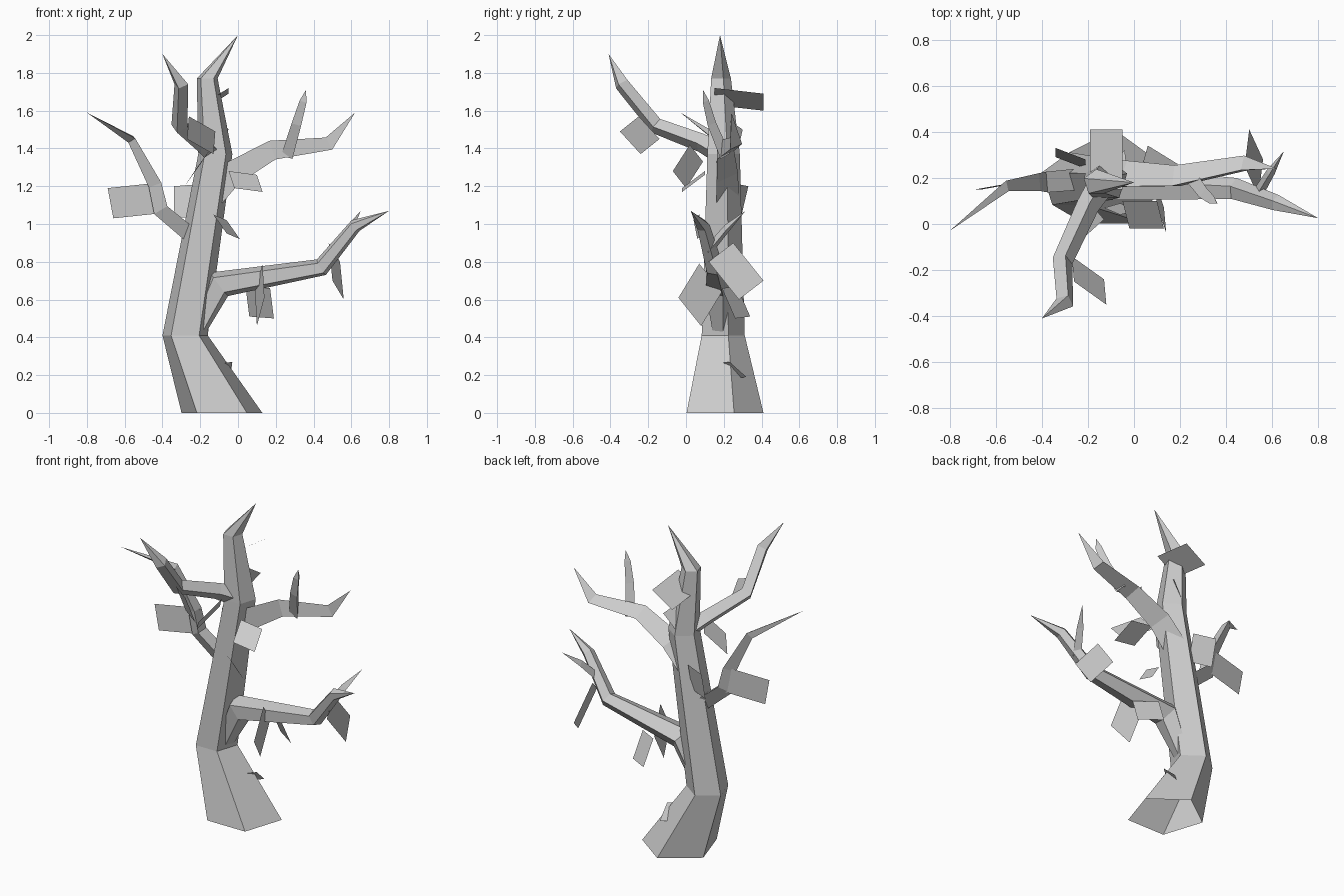
import bpy, bmesh, math
from mathutils import Vector

if "Cube" in bpy.data.objects:
    bpy.data.objects.remove(bpy.data.objects["Cube"])


def make_object(name, bm):
    mesh = bpy.data.meshes.new(name)
    bm.to_mesh(mesh)
    bm.free()
    bpy.context.collection.objects.link(bpy.data.objects.new(name, mesh))


def limb(name, path, sides=5, level=False, start=0.0):
    """Faceted tapered open tube through (x, y, z, radius); the last point is the tip."""
    bm = bmesh.new()
    pts = [Vector(p[:3]) for p in path]
    old_t, rings = None, []
    for i, p in enumerate(path[:-1]):
        t = (pts[i + 1] - pts[i]).normalized()
        if i:
            t = (t + (pts[i] - pts[i - 1]).normalized()).normalized()
        if level:
            t = Vector((0, 0, 1))
        if old_t is None:
            ref = Vector((0, 0, 1)) if abs(t.z) < 0.8 else Vector((0, 1, 0))
            u = (ref - t * ref.dot(t)).normalized()
        else:
            u = old_t.rotation_difference(t) @ u
        old_t = t
        v = t.cross(u)
        rings.append([bm.verts.new(pts[i] + p[3] * (u * math.cos(a) + v * math.sin(a)))
                      for a in (start + 2 * math.pi * k / sides for k in range(sides))])
    tip = bm.verts.new(pts[-1])
    for k in range(sides):
        n = (k + 1) % sides
        for a, b in zip(rings, rings[1:]):
            bm.faces.new((a[k], a[n], b[n], b[k]))
        bm.faces.new((rings[-1][k], rings[-1][n], tip))
    make_object(name, bm)


def card(name, a, b, c):
    """Flat parallelogram leaf from three consecutive corners."""
    a, b, c = Vector(a), Vector(b), Vector(c)
    bm = bmesh.new()
    bm.faces.new([bm.verts.new(p) for p in (a, b, c, a + c - b)])
    make_object(name, bm)


# Trunk: pentagonal, level rings
limb("trunk", [(-.085, .185, 0, .225), (-.28, .185, .41, .126), (-.12, .19, 1.37, .095),
               (-.163, .18, 1.77, .058), (0, .18, 2)], level=True)

# Main branches
limb("lower_right_branch", [(-.21, .18, .45, .05), (-.1, .17, .68, .082), (.44, .15, .77, .05),
                            (.62, .09, .99, .037), (.8, .025, 1.07)])
limb("upper_right_branch", [(-.15, .2, 1.14, .08), (-.03, .2, 1.27, .075), (.18, .195, 1.39, .06),
                            (.48, .255, 1.425, .042), (.62, .24, 1.59)], 3, start=-math.pi / 2)
limb("left_branch", [(-.17, .2, .89, .055), (-.4, .18, 1.08, .052), (-.43, .18, 1.21, .045),
                     (-.56, .165, 1.45, .028), (-.8, -.03, 1.59)], 3, start=math.pi)
limb("front_branch", [(-.13, .19, 1.37, .06), (-.2, .08, 1.43, .05), (-.31, -.16, 1.52, .045),
                      (-.3, -.34, 1.74, .04), (-.4, -.41, 1.9)], 4)

# Twigs
limb("lower_twig", [(.53, .12, .86, .028), (.59, .22, .98, .022), (.65, .315, 1.07)], 3)
limb("upper_twig", [(.26, .2, 1.36, .036), (.31, .13, 1.53, .03), (.345, .10, 1.65, .022),
                    (.36, .09, 1.71)], 3)

# Flat leaf cards
leaves = [
    ((.48, .25, .90), (.5, .41, .70), (.56, .28, .60)),
    ((-.12, -.35, 1.49), (-.13, -.24, 1.37), (-.27, -.14, 1.45)),
    ((-.69, .15, 1.19), (-.41, .2, 1.22), (-.38, .2, 1.06)),
    ((-.05, .1, 1.28), (.1, .1, 1.26), (.13, -.02, 1.17)),
    ((-.13, .02, 1.42), (-.19, .09, 1.33), (-.29, 0, 1.19)),
    ((-.34, .33, 1.2), (-.21, .28, 1.21), (-.21, .24, 1.04)),
    ((-.13, .07, 1.05), (-.06, .04, 1.02), (.01, .06, .92)),
    ((.14, -.04, .61), (.13, .07, .79), (.09, .19, .64)),
    ((.04, .27, .67), (.17, .19, .66), (.19, .26, .50)),
    ((-.05, .41, 1.69), (-.19, .41, 1.60), (-.19, .15, 1.63)),
    ((-.12, .2, 1.57), (-.05, .3, 1.50), (-.12, .28, 1.41)),
    ((-.03, .23, .27), (-.04, .32, .19), (-.12, .25, .18)),
]
for i, corners in enumerate(leaves):
    card(f"leaf_card_{i + 1}", *corners)
